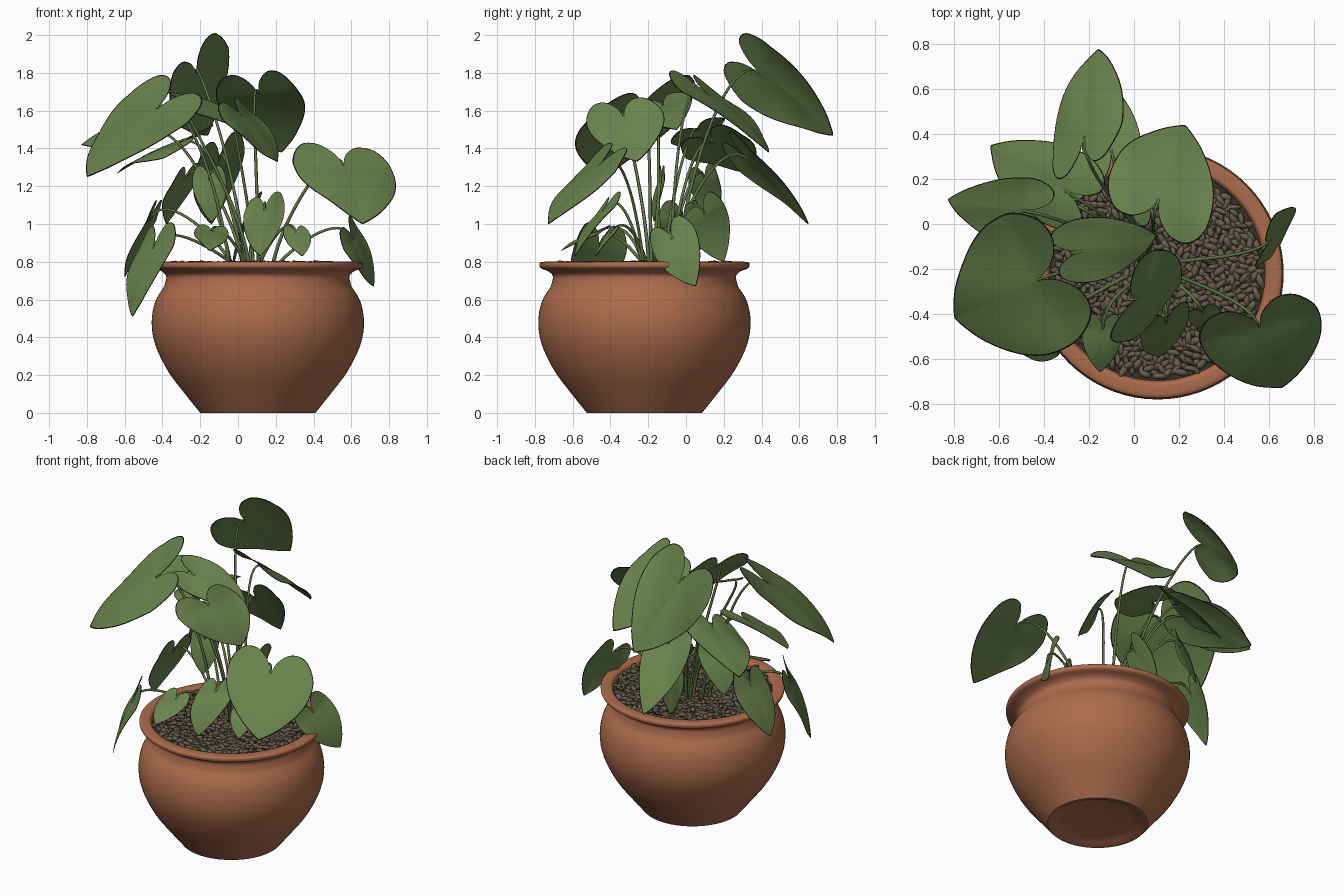
import bpy, bmesh, math, random
from mathutils import Vector, Matrix, Euler

if "Cube" in bpy.data.objects:
    bpy.data.objects.remove(bpy.data.objects["Cube"])

random.seed(4)
CX, CY = 0.105, -0.22          # pot axis


def material(name, rgb):
    m = bpy.data.materials.new(name)
    m.diffuse_color = (*rgb, 1)
    m.use_nodes = True
    m.node_tree.nodes["Principled BSDF"].inputs["Base Color"].default_value = m.diffuse_color
    return m


TERRACOTTA = material("terracotta", (0.41, 0.15, 0.073))
LEAF = material("leaf_green", (0.14, 0.225, 0.073))
EDGE = material("leaf_edge_dark", (0.012, 0.016, 0.008))
STEM = material("stem_green", (0.115, 0.19, 0.06))
PEBBLE = material("pebble_brown", (0.135, 0.108, 0.075))
SOIL = material("dark_soil", (0.04, 0.032, 0.024))


def mesh_object(name, verts, faces, mat):
    me = bpy.data.meshes.new(name)
    me.from_pydata(verts, [], faces)
    me.materials.append(mat)
    ob = bpy.data.objects.new(name, me)
    bpy.context.collection.objects.link(ob)
    return ob


def shade(ob, angle):
    bpy.ops.object.select_all(action='DESELECT')
    ob.select_set(True)
    bpy.context.view_layer.objects.active = ob
    bpy.ops.object.shade_smooth_by_angle(angle=math.radians(angle))


def catmull(pts, steps):
    out = []
    for i in range(len(pts) - 1):
        p = [Vector(pts[max(0, min(len(pts) - 1, i + k))]) for k in (-1, 0, 1, 2)]
        for s in range(steps):
            t = s / steps
            out.append(0.5 * (2 * p[1] + (p[2] - p[0]) * t
                              + (2 * p[0] - 5 * p[1] + 4 * p[2] - p[3]) * t * t
                              + (3 * p[1] - p[0] - 3 * p[2] + p[3]) * t ** 3))
    return out + [Vector(pts[-1])]


def lathe(name, profile, mat, n=72):
    verts = [(CX + r * math.cos(math.tau * i / n), CY + r * math.sin(math.tau * i / n), z)
             for r, z in profile for i in range(n)]
    faces = [(j * n + i, j * n + (i + 1) % n, (j + 1) * n + (i + 1) % n, (j + 1) * n + i)
             for j in range(len(profile) - 1) for i in range(n)]
    return mesh_object(name, verts, faces, mat)


# Pot: recessed foot, belly, neck, flared rim and inner wall
belly = catmull([(0.305, 0), (0.385, 0.1), (0.475, 0.22), (0.543, 0.36), (0.562, 0.48),
                 (0.543, 0.59), (0.495, 0.67)], 4)
rim = catmull([(0.49, 0.69), (0.485, 0.725), (0.51, 0.75), (0.547, 0.765),
               (0.556, 0.78), (0.55, 0.797), (0.51, 0.8), (0.485, 0.79), (0.47, 0.72)], 3)
pot = lathe("pot", [(0.001, 0.025), (0.2, 0.025), (0.26, 0.015), (0.285, 0.0)]
            + [tuple(p) for p in belly + rim], TERRACOTTA)
shade(pot, 40)
lathe("soil", [(0.478, 0.765), (0.001, 0.765)], SOIL)

# Pebbles: squashed spheres scattered over the soil
bm = bmesh.new()
bmesh.ops.create_icosphere(bm, subdivisions=1, radius=1)
bm.verts.ensure_lookup_table()
tv = [v.co.copy() for v in bm.verts]
tf = [[v.index for v in f.verts] for f in bm.faces]
bm.free()
pv, pf = [], []
COUNT = 800
for i in range(COUNT):
    r = 0.46 * math.sqrt((i + 0.5) / COUNT)
    a = i * 2.39996
    mat = Matrix.LocRotScale(
        Vector((CX + r * math.cos(a), CY + r * math.sin(a), 0.776 + random.uniform(-.008, .016))),
        Euler((random.uniform(-.5, .5), random.uniform(-.4, .4), random.uniform(0, 6.28))),
        Vector((random.uniform(.026, .043), random.uniform(.013, .02), .013)))
    o = len(pv)
    pv += [mat @ v for v in tv]
    pf += [[o + k for k in f] for f in tf]
shade(mesh_object("pebbles", pv, pf, PEBBLE), 60)

# Heart outline: u along the midrib (0 notch, 1 tip), v across
half = catmull([(0, 0), (-.2, .12), (-.35, .4), (-.32, .74), (-.08, .98), (.22, .98),
                (.5, .8), (.78, .45), (.94, .15), (1, 0)], 4)
outline = [(p.x, p.y) for p in half] + [(p.x, -p.y) for p in half[-2:0:-1]]
RINGS, HUB = (.17, .34, .51, .68, .84, .98, 1), 0.16


def leaf(name, notch, tip, width):
    S, T, W = Vector(notch), Vector(tip), Vector(width)
    A = T - S
    nrm = A.cross(W).normalized()
    flip = nrm.z < 0
    if flip:
        nrm = -nrm
    ph = random.uniform(0, 6.28)

    def place(u, v):
        wave = 0.07 * math.sin(3 * u + 2.5 * v + ph) * abs(v)
        h = A.length * 0.2 * max(u, 0) * (1 - u) + W.length * (wave - 0.07 * v * v)
        return S + A * u + W * v + nrm * h

    n = len(outline)
    verts = [place(HUB, 0)]
    for q in RINGS:
        verts += [place(HUB + (u - HUB) * q, v * q) for u, v in outline]
    faces = [(0, 1 + i, 1 + (i + 1) % n) for i in range(n)]
    for k in range(len(RINGS) - 1):
        a, b = 1 + k * n, 1 + (k + 1) * n
        faces += [(a + i, b + i, b + (i + 1) % n, a + (i + 1) % n) for i in range(n)]
    # outline runs clockwise (u, +v first), so reverse unless the frame is mirrored
    if not flip:
        faces = [f[::-1] for f in faces]
    ob = mesh_object(name, verts, faces, LEAF)
    # dark outermost ring and rim
    ob.data.materials.append(EDGE)
    for p in ob.data.polygons[-n:]:
        p.material_index = 1
    sol = ob.modifiers.new("thickness", 'SOLIDIFY')
    sol.thickness = 0.003
    shade(ob, 50)


# Each leaf: notch, tip, half-width vector
tall_leaves = [
    ((-.22, .39, 1.80), (-.16, .78, 1.47), (.16, .07, .14)),
    ((.11, .11, 1.69), (.23, .44, 1.38), (.22, -.11, .03)),
    ((-.43, -.25, 1.61), (-.80, -.42, 1.25), (.15, -.29, -.08)),
    ((-.50, .06, 1.50), (-.83, .11, 1.42), (.04, .14, .07)),
    ((-.31, .15, 1.43), (-.64, .35, 1.27), (.10, .15, .06)),
    ((-.10, .33, 1.34), (-.14, .65, 1.00), (.13, .03, .05)),
    ((-.23, -.12, 1.63), (.10, -.05, 1.50), (-.03, .14, .05)),
    ((.02, -.33, 1.57), (.21, -.26, 1.33), (.08, .20, .03)),
    ((.56, -.46, 1.31), (.66, -.73, 1.00), (.26, .08, -.03)),
]
low_leaves = [
    ((-.45, -.46, .87), (-.56, -.52, .51), (.09, -.14, .02)),
    ((-.47, -.02, 1.02), (-.60, -.03, .72), (.03, .13, .0)),
    ((-.15, -.14, 1.23), (-.14, -.17, 1.01), (.09, .02, .0)),
    ((-.29, .10, 1.23), (-.38, .14, 1.00), (.07, .08, .02)),
    ((.14, -.44, 1.07), (.12, -.59, .83), (.11, .05, .03)),
    ((-.14, -.47, .96), (-.15, -.66, .86), (.09, .0, -.01)),
    ((.06, .10, 1.05), (-.02, .20, .80), (.04, .10, .06)),
    ((.61, -.07, .92), (.72, .05, .67), (.04, .11, .06)),
    ((.31, -.40, .95), (.34, -.48, .83), (.07, .02, .0)),
]

# Stems: arching curves from the crown to every leaf notch
stems = bpy.data.curves.new("stems", 'CURVE')
stems.dimensions = '3D'
stems.bevel_depth = 0.0075
stems.bevel_resolution = 1


def stem(end, tip):
    E = Vector(end)
    A = (Vector(tip) - E).normalized()
    base = Vector((.06 + .18 * E.x + random.uniform(-.03, .03),
                   -.13 + .18 * E.y + random.uniform(-.03, .03), .77))
    c1 = base.lerp(E, .15)
    c1.z = base.z + .55 * (E.z - base.z)
    c2 = E - A * min(.2, .5 * (E - base).length)
    pts = []
    for k in range(17):
        t = k / 16
        w = 1 - t
        pts.append(base * w ** 3 + 3 * c1 * w * w * t + 3 * c2 * w * t * t + E * t ** 3)
    sp = stems.splines.new('POLY')
    sp.points.add(len(pts) - 1)
    for k, p in enumerate(pts):
        sp.points[k].co = (*p, 1)
        sp.points[k].radius = 1.3 - .5 * k / 16


for label, group in (("tall_leaf", tall_leaves), ("low_leaf", low_leaves)):
    for i, (notch, tip, width) in enumerate(group):
        leaf(f"{label}_{i + 1}", notch, tip, width)
        stem(notch, tip)

ob = bpy.data.objects.new("stems", stems)
bpy.context.collection.objects.link(ob)
stems.materials.append(STEM)
bpy.ops.object.select_all(action='DESELECT')
ob.select_set(True)
bpy.context.view_layer.objects.active = ob
bpy.ops.object.convert(target='MESH')
shade(bpy.context.view_layer.objects.active, 70)
